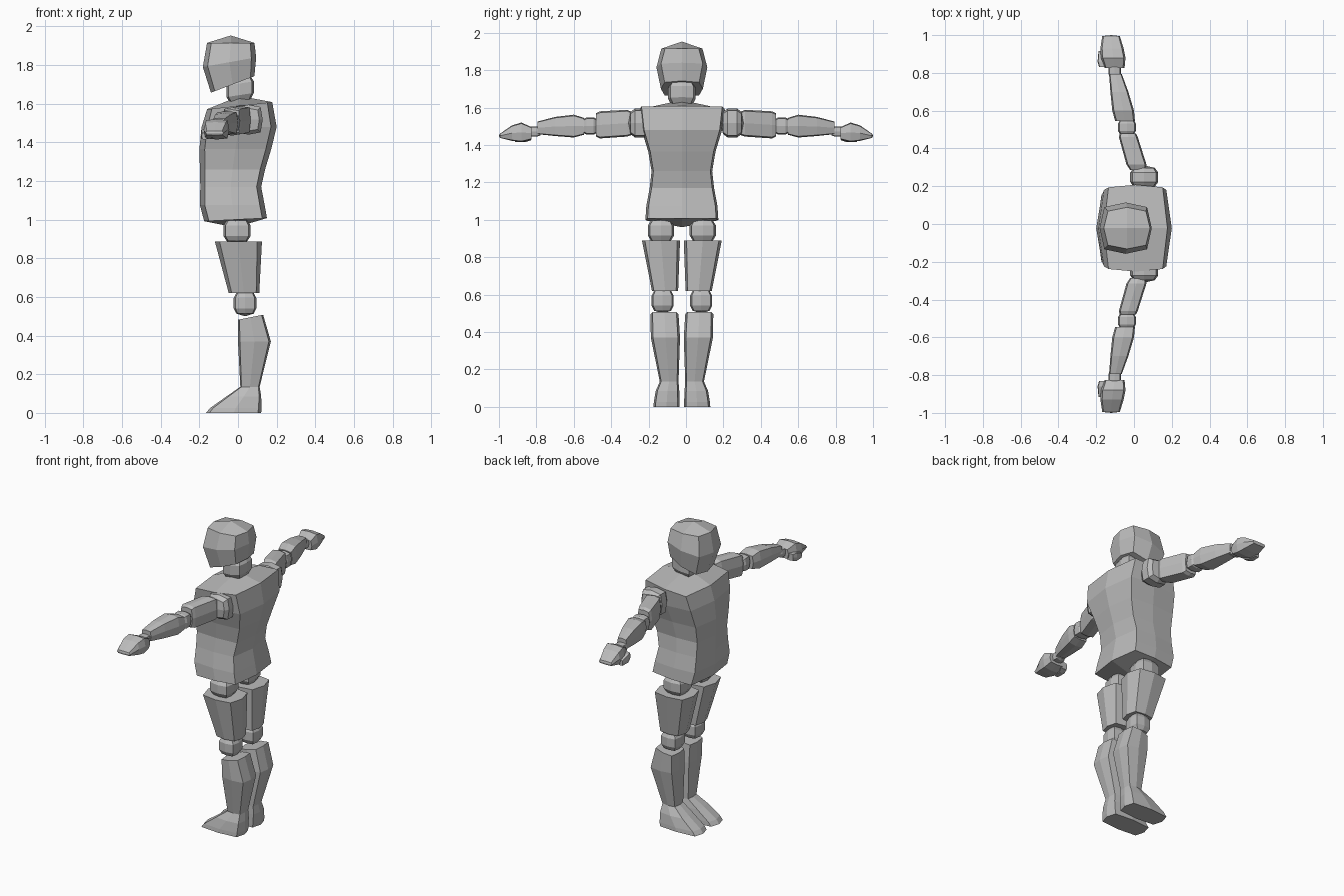
import bpy, bmesh

if "Cube" in bpy.data.objects:
    bpy.data.objects.remove(bpy.data.objects["Cube"])

grey = bpy.data.materials.new("mannequin_grey")
grey.diffuse_color = (0.5, 0.5, 0.5, 1)
grey.use_nodes = True
grey.node_tree.nodes["Principled BSDF"].inputs["Base Color"].default_value = grey.diffuse_color

# eight-sided section: corners and edge middles of a box
SECTION = [(-1, 0), (-1, -1), (0, -1), (1, -1), (1, 0), (1, 1), (0, 1), (-1, 1)]


def loft(name, rings, axis="z", k=(.85, .9), caps=(0, 0), side=1, mid=0.0):
    """Skin rings (position, x0, x1, w0, w1, tilt along x); w is y for z-lofts, z for y-lofts."""
    bm = bmesh.new()

    def place(t, x, w):
        p = (x, w, t) if axis == "z" else (x, t, w)
        return bm.verts.new((p[0], side * p[1] + mid, p[2]))

    loops, centres = [], []
    for t, x0, x1, w0, w1, *tilt in rings:
        s = tilt[0] if tilt else 0
        cx, cw, hx, hw = (x0 + x1) / 2, (w0 + w1) / 2, (x1 - x0) / 2, (w1 - w0) / 2
        loop = []
        for a, b in SECTION:
            kx, kw = k if a and b else (1, 1)
            dx = a * hx * kx
            loop.append(place(t + s * dx, cx + dx, cw + b * hw * kw))
        loops.append(loop)
        centres.append((t, cx, cw))
    for low, high in zip(loops, loops[1:]):
        for i in range(8):
            j = (i + 1) % 8
            bm.faces.new((low[i], low[j], high[j], high[i]))
    for loop, (t, x, w), d in ((loops[0], centres[0], -caps[0]), (loops[-1], centres[-1], caps[1])):
        c = place(t + d, x, w)
        # quads around the cap centre, as on a subdivided box
        for i in range(1, 8, 2):
            bm.faces.new((loop[i - 1], loop[i], loop[(i + 1) % 8], c))
    bmesh.ops.recalc_face_normals(bm, faces=bm.faces)
    me = bpy.data.meshes.new(name)
    bm.to_mesh(me)
    bm.free()
    me.materials.append(grey)
    ob = bpy.data.objects.new(name, me)
    bpy.context.collection.objects.link(ob)
    return ob


def joint(name, t0, t1, x0, x1, w0, w1, tilt=0, **kw):
    """Rounded joint block."""
    d = .12
    ix, iw, h = (x1 - x0) * d, (w1 - w0) * d, t1 - t0
    small = (x0 + ix, x1 - ix, w0 + iw, w1 - iw, tilt)
    loft(name, [(t0 + h * .1, *small), (t0 + h * .3, x0, x1, w0, w1, tilt),
                (t0 + h * .7, x0, x1, w0, w1, tilt), (t1 - h * .1, *small)],
         caps=(h * .1, h * .1), k=(.85, .85), **kw)


BODY = -.022  # body centre line in y

# head and neck
loft("head", [(1.70, -.14, .085, -.112, .112, .38), (1.815, -.182, .094, -.136, .136, .18),
              (1.915, -.16, .085, -.11, .11, 0)],
     k=(.82, .82), caps=(0, .038), mid=BODY)
joint("neck", 1.60, 1.75, -.06, .082, -.073, .073, tilt=.15, mid=BODY)

# torso
loft("torso", [(1.00, -.175, .15, -.195, .195, .05), (1.075, -.197, .138, -.19, .19),
               (1.17, -.195, .12, -.172, .172), (1.26, -.197, .14, -.162, .162),
               (1.365, -.20, .172, -.18, .18), (1.48, -.188, .20, -.215, .215),
               (1.59, -.16, .177, -.23, .23, .11)],
     k=(.85, .94), caps=(.04, .05), mid=BODY)

for side, label in ((1, "left"), (-1, "right")):
    # legs
    leg = dict(side=side, mid=BODY)
    joint("hip_" + label, .875, 1.01, -.075, .065, .042, .182, **leg)
    loft("thigh_" + label, [(.62, -.048, .11, .02, .16), (.888, -.12, .124, .01, .213)],
         k=(.8, .85), **leg)
    joint("knee_" + label, .50, .635, -.022, .095, .044, .162, **leg)
    loft("shin_and_foot_" + label,
         [(0, -.165, .12, .012, .152), (.025, -.145, .122, .012, .15),
          (.085, -.06, .12, .014, .14), (.135, .012, .112, .018, .118),
          (.37, .0, .17, .01, .166), (.495, .0, .13, .018, .168, .2)],
         k=(.88, .85), **leg)

    # arms, along y
    arm = dict(axis="y", side=side)
    joint("shoulder_" + label, .185, .31, -.02, .128, 1.44, 1.595, **arm)
    loft("upper_arm_" + label,
         [(.285, -.02, .065, 1.455, 1.575), (.315, -.04, .066, 1.445, 1.588),
          (.46, -.08, .02, 1.435, 1.58), (.48, -.075, .01, 1.445, 1.57)], **arm)
    joint("elbow_" + label, .465, .56, -.085, .01, 1.455, 1.548, **arm)
    loft("forearm_" + label,
         [(.545, -.10, .005, 1.455, 1.545), (.60, -.115, .0, 1.44, 1.562),
          (.70, -.125, -.03, 1.448, 1.55), (.795, -.132, -.065, 1.458, 1.525)], **arm)
    joint("wrist_" + label, .77, .85, -.135, -.07, 1.445, 1.50, **arm)
    loft("hand_" + label,
         [(.825, -.155, -.05, 1.43, 1.495), (.88, -.175, -.045, 1.415, 1.52),
          (.93, -.178, -.055, 1.422, 1.505), (.995, -.168, -.075, 1.438, 1.46)],
         caps=(0, .005), **arm)
    # thumb
    loft("thumb_" + label,
         [(.83, -.185, -.135, 1.425, 1.47), (.86, -.193, -.15, 1.415, 1.47),
          (.915, -.188, -.16, 1.415, 1.45)], **arm)
